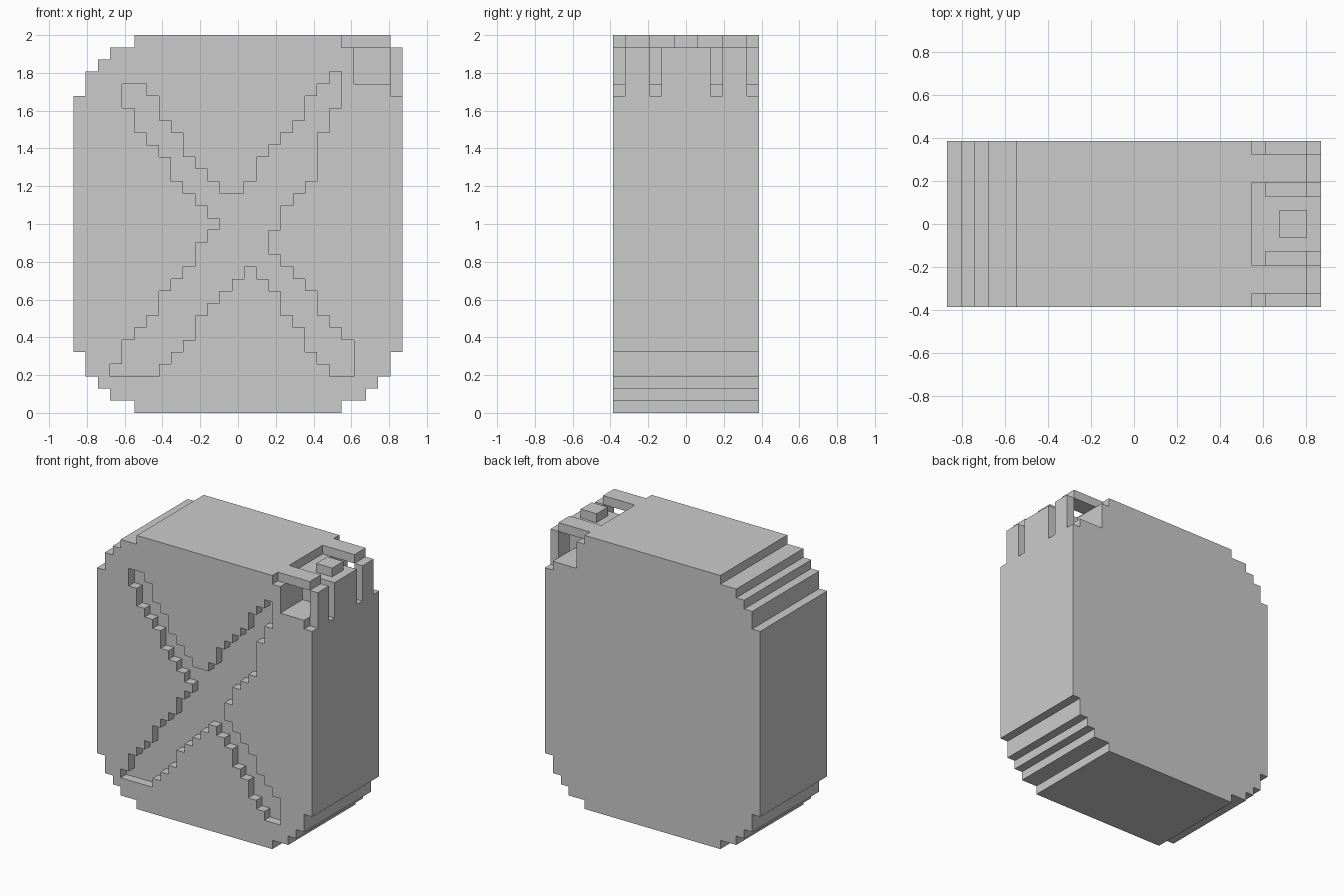
import bpy, bmesh

if "Cube" in bpy.data.objects:
    bpy.data.objects.remove(bpy.data.objects["Cube"])

U = 2 / 31  # one grid cell; the can is 27 x 12 x 31 cells


def point(x, y, z):
    return ((x - 13.5) * U, (y - 6) * U, z * U)


def stepped(name, steps, y0, y1):
    """Extrude a closed staircase outline (x, z, x, z...) from y0 to y1."""
    xs, zs = steps[0::2], steps[1::2]
    outline = []
    for i, x in enumerate(xs):
        outline += [(x, zs[i - 1]), (x, zs[i])]
    bm = bmesh.new()
    face = bm.faces.new([bm.verts.new(point(x, y0, z)) for x, z in outline])
    ext = bmesh.ops.extrude_face_region(bm, geom=[face], use_keep_orig=True)
    moved = [v for v in ext["geom"] if isinstance(v, bmesh.types.BMVert)]
    bmesh.ops.translate(bm, verts=moved, vec=(0, (y1 - y0) * U, 0))
    bmesh.ops.recalc_face_normals(bm, faces=bm.faces)
    mesh = bpy.data.meshes.new(name)
    bm.to_mesh(mesh)
    bm.free()
    obj = bpy.data.objects.new(name, mesh)
    bpy.context.collection.objects.link(obj)
    return obj


def box(name, x0, x1, y0, y1, z0, z1):
    return stepped(name, [x0, z0, x1, z1], y0, y1)


# Can body with stepped corners and a notch at the upper right
body = stepped("can_body", [
    22, 1, 24, 2, 25, 3, 26, 5, 27, 26, 26, 27, 23, 30, 22, 31,
    5, 30, 3, 29, 2, 28, 1, 26, 0, 5, 1, 3, 2, 2, 3, 1, 5, 0], 0, 12)

# Cross-shaped recess in the front: the four stepped sides of the cross
top_side = [6, 26, 7, 24, 8, 23, 9, 21, 10, 20, 11, 19, 12, 18, 14, 19, 15, 21,
            16, 22, 17, 23, 18, 24, 19, 26, 20, 27, 21, 28]
right_side = [22, 25, 21, 23, 20, 19, 19, 18, 18, 17, 17, 15, 16, 13, 17, 12,
              18, 11, 19, 10, 20, 8, 21, 7, 22, 6, 23, 3]
bottom_side = [21, 4, 20, 5, 19, 7, 18, 8, 17, 10, 16, 11, 15, 12, 14, 11,
               13, 10, 12, 9, 11, 8, 10, 6, 9, 5, 8, 4, 7, 3]
left_side = [3, 4, 4, 6, 5, 7, 6, 8, 7, 10, 8, 11, 9, 12, 10, 14, 11, 15, 12, 16,
             11, 17, 10, 18, 9, 19, 8, 21, 7, 22, 6, 23, 5, 25, 4, 27]
cutter = stepped("cross_cutter", top_side + right_side + bottom_side + left_side, -1, 1)
cutter.hide_render = True
cut = body.modifiers.new("cross_recess", "BOOLEAN")
cut.operation = "DIFFERENCE"
cut.solver = "EXACT"
cut.object = cutter
bpy.context.view_layer.objects.active = body
bpy.ops.object.modifier_apply(modifier=cut.name)
bpy.data.objects.remove(cutter)

# Two carrying handles: a flat top bar and an end post each
for side, y in (("front", 1), ("back", 9)):
    box(side + "_handle_bar", 22, 26, y, y + 2, 30, 31)
    box(side + "_handle_post", 26, 27, y, y + 2, 26, 30)

# Spout block between the handles, with its cap
stepped("spout", [27, 26, 26, 27, 23, 30], 4, 8)
box("spout_cap", 24, 26, 5, 7, 30, 31)
